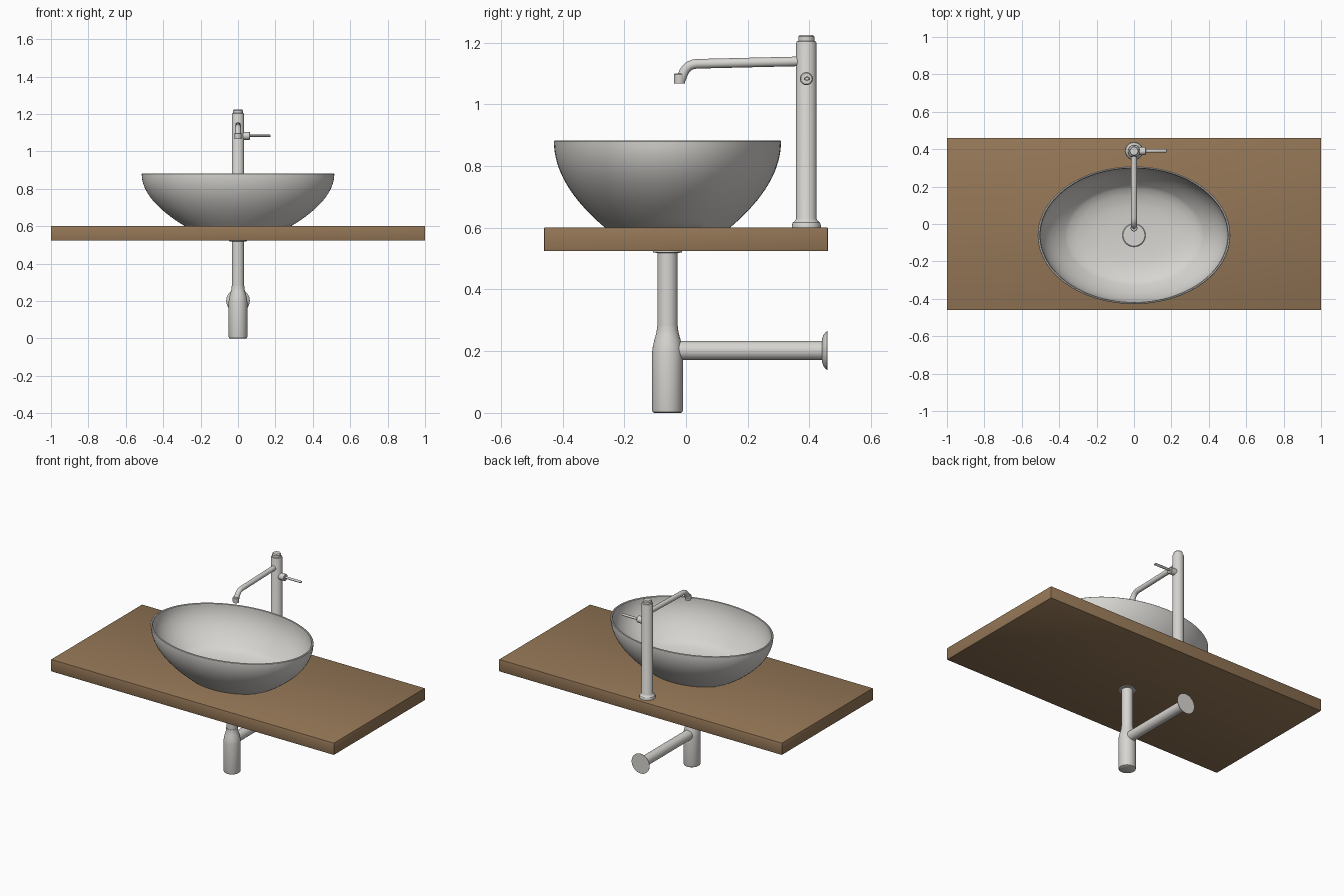
import bpy, bmesh, math
from mathutils import Vector, Matrix

if "Cube" in bpy.data.objects:
    bpy.data.objects.remove(bpy.data.objects["Cube"])


def material(name, rgb):
    m = bpy.data.materials.new(name)
    m.diffuse_color = (*rgb, 1)
    m.use_nodes = True
    m.node_tree.nodes["Principled BSDF"].inputs["Base Color"].default_value = m.diffuse_color
    return m


ceramic = material("light grey", (0.68, 0.665, 0.635))
wood = material("brown wood", (0.30, 0.185, 0.095))


def finish(name, bm, mat, angle=35):
    bmesh.ops.remove_doubles(bm, verts=bm.verts, dist=1e-5)
    bmesh.ops.recalc_face_normals(bm, faces=bm.faces)
    me = bpy.data.meshes.new(name)
    bm.to_mesh(me)
    bm.free()
    me.materials.append(mat)
    ob = bpy.data.objects.new(name, me)
    bpy.context.collection.objects.link(ob)
    bpy.ops.object.select_all(action='DESELECT')
    ob.select_set(True)
    bpy.context.view_layer.objects.active = ob
    bpy.ops.object.shade_smooth_by_angle(angle=math.radians(angle))
    return ob


def skin(bm, rings):
    n = len(rings[0])
    for a, b in zip(rings, rings[1:]):
        for i in range(n):
            j = (i + 1) % n
            bm.faces.new((a[i], a[j], b[j], b[i]))


def lathe(name, profile, origin, axis='Z', scale=(1, 1), n=48):
    """Revolve (radius, height) points about an axis; ends are capped."""
    turn = {'Z': Matrix(), 'Y': Matrix.Rotation(-math.pi / 2, 4, 'X'),
            'X': Matrix.Rotation(math.pi / 2, 4, 'Y')}[axis]
    bm = bmesh.new()
    rings = []
    for r, h in profile:
        ring = []
        for i in range(n):
            a = 2 * math.pi * i / n
            p = Vector((r * scale[0] * math.cos(a), r * scale[1] * math.sin(a), h))
            ring.append(bm.verts.new(turn @ p + Vector(origin)))
        rings.append(ring)
    skin(bm, rings)
    bm.faces.new(rings[0])
    bm.faces.new(rings[-1])
    return finish(name, bm, ceramic)


# Wooden countertop
bm = bmesh.new()
bmesh.ops.create_cube(bm, size=1, matrix=Matrix.Translation((0, 0, 0.5625))
                      @ Matrix.Diagonal((2, 0.92, 0.077, 1)))
bmesh.ops.bevel(bm, geom=bm.edges[:], offset=0.003, segments=2, affect='EDGES', profile=0.5)
finish("countertop", bm, wood)

# Oval vessel basin: outer wall, rim, inner wall, floor
outer = [(1 - 0.45 * t * t, 0.88 - 0.28 * t) for t in [i / 16 for i in range(16, -1, -1)]]
inner = [(0.975 - 0.45 * t * t, 0.88 - 0.28 * t) for t in [i / 16 for i in range(0, 14)]]
floor = [(0.585, 0.639), (0.52, 0.630), (0.42, 0.622), (0.28, 0.617), (0.12, 0.614), (0.02, 0.613)]
rim = [(0.994, 0.8825), (0.981, 0.8825)]
lathe("basin", outer + rim + inner + floor, (0, -0.06, 0), scale=(0.515, 0.368), n=96)

# Drain plug inside the basin
lathe("drain_plug", [(0.062, 0.608), (0.062, 0.620), (0.058, 0.623)], (0, -0.06, 0))

# Tap column with flared foot and cap
lathe("tap_column", [(0.047, 0.60), (0.047, 0.608), (0.044, 0.617), (0.037, 0.622), (0.033, 0.63),
                     (0.033, 1.198), (0.031, 1.203), (0.026, 1.205), (0.026, 1.219),
                     (0.021, 1.225)], (0, 0.39, 0))

# Spout: tube swept along a bent path in the x = 0 plane
path = [(0.37, 1.139), (0.20, 1.135), (0.035, 1.131), (0.022, 1.129), (0.010, 1.124),
        (0.000, 1.115), (-0.007, 1.104), (-0.013, 1.090), (-0.016, 1.080)]
bm = bmesh.new()
rings = []
for k, (y, z) in enumerate(path):
    a, b = path[max(k - 1, 0)], path[min(k + 1, len(path) - 1)]
    d = Vector((0, b[0] - a[0], b[1] - a[1])).normalized()
    side = Vector((1, 0, 0))
    up = d.cross(side)
    rings.append([bm.verts.new(Vector((0, y, z)) + 0.0155 *
                  (side * math.cos(t) + up * math.sin(t)))
                  for t in [2 * math.pi * i / 24 for i in range(24)]])
skin(bm, rings)
bm.faces.new(rings[0])
bm.faces.new(rings[-1])
finish("spout", bm, ceramic, 40)
lathe("spout_nozzle", [(0.018, 1.067), (0.0185, 1.07), (0.0185, 1.096), (0.016, 1.099)],
      (0, -0.021, 0), n=32)

# Side lever
lathe("lever_hub", [(0.021, 0.02), (0.021, 0.061), (0.018, 0.065)], (0, 0.39, 1.083), 'X', n=32)
lathe("lever_handle", [(0.007, 0.06), (0.007, 0.171), (0.005, 0.174)], (0, 0.392, 1.083), 'X',
      scale=(0.9, 1.4), n=24)

# Waste pipe with collar under the top
lathe("waste_pipe", [(0.033, 0.27), (0.033, 0.518), (0.047, 0.520), (0.047, 0.527)], (0, -0.06, 0))

# Bottle trap
lathe("bottle_trap", [(0.043, 0), (0.048, 0.003), (0.05, 0.010), (0.05, 0.195), (0.048, 0.212),
                      (0.043, 0.235), (0.038, 0.252), (0.035, 0.265), (0.034, 0.281)],
      (0, -0.06, 0))

# Outlet pipe to the wall and its domed flange
lathe("outlet_pipe", [(0.031, -0.05), (0.031, 0.45)], (0, 0, 0.202), 'Y')
lathe("wall_flange", [(0.033, 0.440), (0.042, 0.442), (0.051, 0.446), (0.058, 0.451),
                      (0.063, 0.457), (0.063, 0.459)], (0, 0, 0.202), 'Y')
